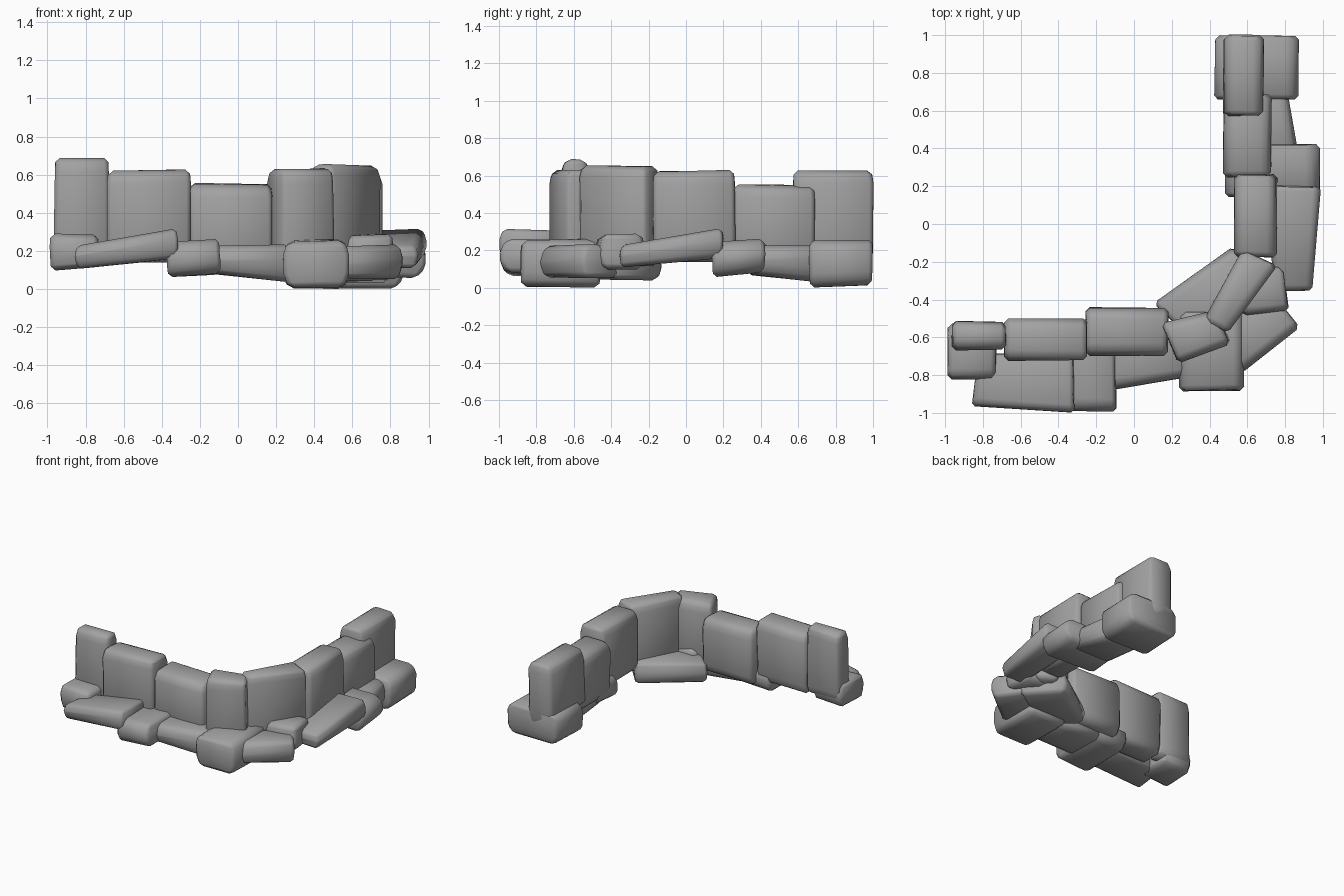
import bpy, bmesh, random
from mathutils import Vector

if "Cube" in bpy.data.objects:
    bpy.data.objects.remove(bpy.data.objects["Cube"])

random.seed(4)
grey = bpy.data.materials.new("stone_grey")
grey.diffuse_color = (0.36, 0.36, 0.36, 1)
grey.use_nodes = True
grey.node_tree.nodes["Principled BSDF"].inputs["Base Color"].default_value = grey.diffuse_color


def stone(name, quad, low, high, taper=0.8, bevel=0.035, shoulder=0.05):
    """Rounded block from a footprint; corners 0,3 are one end, 1,2 the other.
    low / high give the bottom and top height at each of the two ends.
    The top and bottom narrow to a blunt ridge above / below a shoulder."""
    bm = bmesh.new()
    pts = [Vector((x, y, 0)) for x, y in quad]
    mids = [(pts[0] + pts[3]) / 2, (pts[1] + pts[2]) / 2]
    centre = (mids[0] + mids[1]) / 2
    end = (0, 1, 1, 0)
    rings = []
    for heights, dz, k in ((low, 0, taper), (low, shoulder, 1), (high, -shoulder, 1), (high, 0, taper)):
        ring = []
        for i, p in enumerate(pts):
            m = mids[end[i]]
            co = m + (p - m) * k
            if k < 1:
                co += (centre - m) * 0.04
            co.z = heights[end[i]] + dz
            co += Vector([random.uniform(-0.006, 0.006) for _ in range(3)])
            ring.append(bm.verts.new(co))
        rings.append(ring)
    bm.faces.new(rings[0])
    bm.faces.new(rings[-1])
    for a, b in zip(rings, rings[1:]):
        for i in range(4):
            j = (i + 1) % 4
            bm.faces.new((a[i], a[j], b[j], b[i]))
    bmesh.ops.recalc_face_normals(bm, faces=bm.faces)
    bmesh.ops.bevel(bm, geom=bm.edges[:], offset=bevel, segments=1,
                    profile=0.5, affect='EDGES', clamp_overlap=True)
    bmesh.ops.recalc_face_normals(bm, faces=bm.faces)
    for f in bm.faces:
        f.smooth = True
    me = bpy.data.meshes.new(name)
    bm.to_mesh(me)
    bm.free()
    me.materials.append(grey)
    ob = bpy.data.objects.new(name, me)
    bpy.context.collection.objects.link(ob)
    return ob


def box(x0, x1, y0, y1):
    return [(x0, y0), (x1, y0), (x1, y1), (x0, y1)]


def ybox(x0, x1, y0, y1):
    return [(x1, y0), (x1, y1), (x0, y1), (x0, y0)]


# upright stones, front leg
stone("upright_front_end", box(-0.965, -0.68, -0.665, -0.515), (0.15, 0.15), (0.685, 0.69), 0.6)
stone("upright_front_outer", box(-0.685, -0.25, -0.725, -0.505), (0.14, 0.14), (0.62, 0.63), 0.7)
stone("upright_front_inner", box(-0.255, 0.18, -0.695, -0.445), (0.12, 0.12), (0.555, 0.545), 0.7)
# upright stones around the corner
stone("upright_corner_front", [(0.23, -0.74), (0.51, -0.64), (0.43, -0.46), (0.15, -0.53)],
      (0.12, 0.12), (0.625, 0.63), 0.75)
stone("upright_corner_diagonal", [(0.50, -0.58), (0.76, -0.22), (0.57, -0.13), (0.37, -0.51)],
      (0.12, 0.12), (0.66, 0.65), 0.7)
# upright stones, side leg
stone("upright_side_inner", ybox(0.53, 0.755, -0.175, 0.265), (0.14, 0.14), (0.62, 0.63), 0.7)
stone("upright_side_middle", ybox(0.475, 0.725, 0.25, 0.69), (0.12, 0.12), (0.555, 0.545), 0.7)
stone("upright_side_end", ybox(0.475, 0.685, 0.57, 1.0), (0.14, 0.14), (0.625, 0.63), 0.7)

# foundation stones, front leg
stone("base_front_end", box(-0.985, -0.73, -0.825, -0.53), (0.10, 0.11), (0.29, 0.28))
stone("base_front_tilted", [(-0.86, -0.96), (-0.32, -1.0), (-0.32, -0.68), (-0.82, -0.69)],
      (0.11, 0.16), (0.23, 0.315), 0.85, 0.025, 0.04)
stone("base_front_middle", box(-0.37, -0.095, -0.99, -0.51), (0.06, 0.08), (0.25, 0.26))
stone("base_front_inner", [(-0.18, -0.89), (0.28, -0.81), (0.27, -0.52), (-0.18, -0.52)],
      (0.08, 0.03), (0.23, 0.23))
# foundation stones around the corner
stone("base_corner_front", ybox(0.24, 0.585, -0.885, -0.46), (0.01, 0.0), (0.25, 0.26))
stone("base_corner_outer", [(0.57, -0.79), (0.88, -0.55), (0.71, -0.33), (0.42, -0.55)],
      (0.05, 0.05), (0.22, 0.23))
stone("base_corner_diagonal", [(0.36, -0.66), (0.76, -0.38), (0.53, -0.12), (0.10, -0.42)],
      (0.05, 0.04), (0.22, 0.22), 0.85, 0.03)
stone("base_corner_side", [(0.57, -0.49), (0.82, -0.46), (0.79, -0.22), (0.55, -0.22)],
      (0.10, 0.10), (0.28, 0.29))
# foundation stones, side leg
stone("base_side_tilted", [(0.94, -0.355), (0.985, 0.2), (0.70, 0.2), (0.74, -0.355)],
      (0.11, 0.16), (0.23, 0.315), 0.85, 0.025, 0.04)
stone("base_side_middle", ybox(0.485, 0.98, 0.14, 0.42), (0.06, 0.08), (0.25, 0.26))
stone("base_side_outer", [(0.88, 0.32), (0.81, 0.71), (0.50, 0.71), (0.50, 0.32)],
      (0.07, 0.03), (0.23, 0.23))
stone("base_side_end", ybox(0.43, 0.87, 0.66, 1.0), (0.0, 0.01), (0.25, 0.26))
